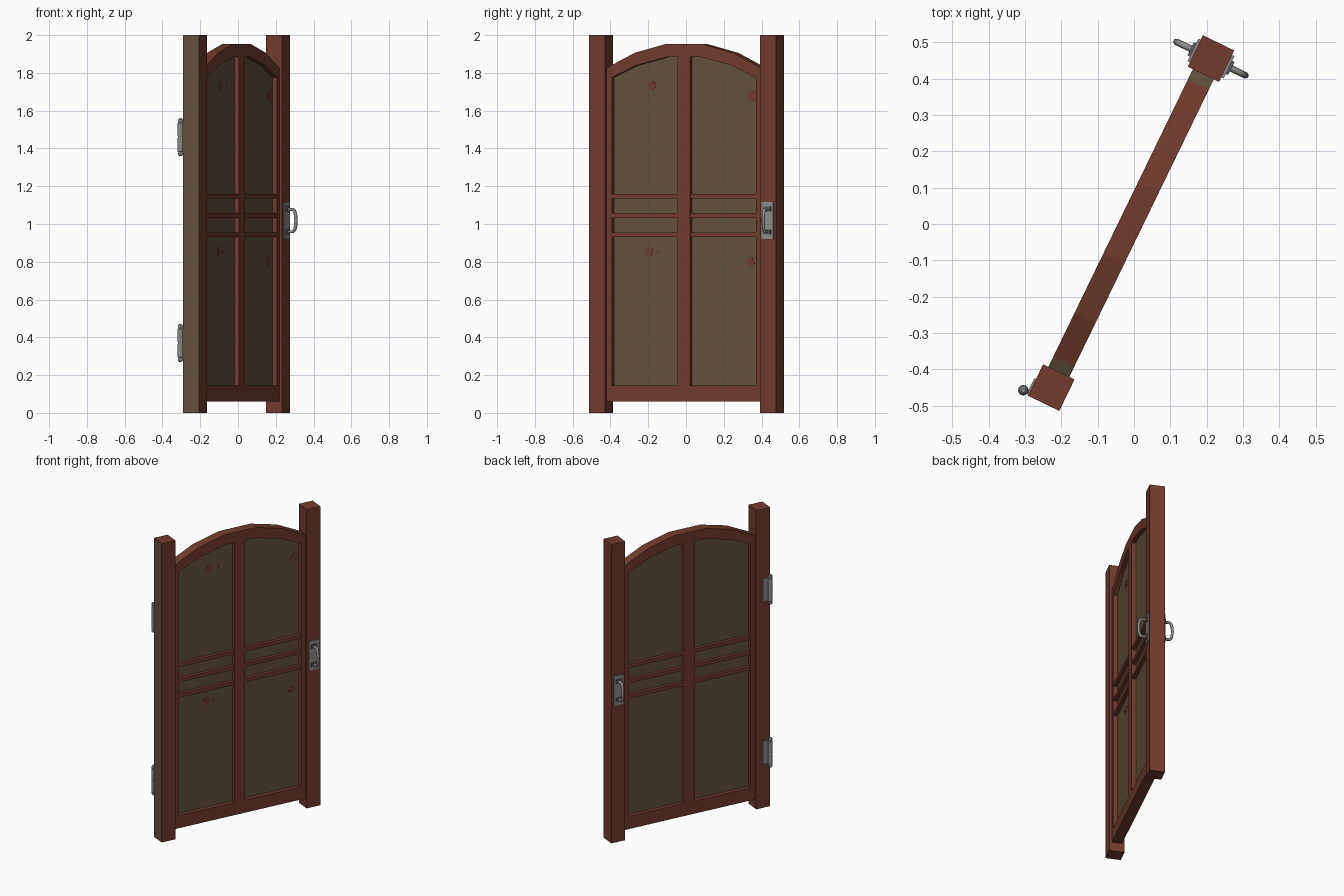
import bpy, bmesh, math, random
from mathutils import Matrix, Vector

if "Cube" in bpy.data.objects:
    bpy.data.objects.remove(bpy.data.objects["Cube"])

random.seed(4)
# door frame of reference: u along door, v through it, z up
DOOR = Matrix.Translation((-0.008, 0.0025, 0)) @ Matrix.Rotation(math.radians(64.1), 4, 'Z')


def mat(name, rgb):
    m = bpy.data.materials.new(name)
    m.diffuse_color = (*rgb, 1)
    m.use_nodes = True
    m.node_tree.nodes["Principled BSDF"].inputs["Base Color"].default_value = m.diffuse_color
    return m


RED = mat("red_brown_paint", (0.17, 0.044, 0.026))
TAN = mat("bare_wood", (0.125, 0.083, 0.045))
GREY = mat("steel", (0.27, 0.27, 0.27))
DARK = mat("dark_steel", (0.11, 0.11, 0.115))


def finish(bm, name, mats, rule=None):
    bmesh.ops.recalc_face_normals(bm, faces=bm.faces)
    if rule:
        for f in bm.faces:
            f.material_index = int(rule(f.normal, f.calc_center_median()))
    bm.transform(DOOR)
    me = bpy.data.meshes.new(name)
    bm.to_mesh(me)
    bm.free()
    for m in mats:
        me.materials.append(m)
    ob = bpy.data.objects.new(name, me)
    bpy.context.collection.objects.link(ob)
    return ob


def box(name, u, v, z, mats, rule=None):
    bm = bmesh.new()
    bmesh.ops.create_cube(bm, size=1)
    for p in bm.verts:
        p.co = Vector([a + (b - a) * (c + 0.5) for (a, b), c in zip((u, v, z), p.co)])
    return finish(bm, name, mats, rule)


def slab(name, outline, v0, v1, mats):
    """Extrude a (u, z) outline through the door thickness."""
    bm = bmesh.new()
    f = bm.faces.new([bm.verts.new((u, v0, z)) for u, z in outline])
    ext = bmesh.ops.extrude_face_region(bm, geom=[f])
    for g in ext["geom"]:
        if isinstance(g, bmesh.types.BMVert):
            g.co.y = v1
    return finish(bm, name, mats)


def lathe(name, u, v, profile, mats, seg=12):
    """Turn a (radius, z) profile about a vertical axis."""
    bm = bmesh.new()
    rings = [[bm.verts.new((u + r * math.cos(i * math.tau / seg),
                            v + r * math.sin(i * math.tau / seg), z)) for i in range(seg)]
             for r, z in profile]
    for a, b in zip(rings, rings[1:]):
        for i in range(seg):
            j = (i + 1) % seg
            bm.faces.new((a[i], a[j], b[j], b[i]))
    bm.faces.new(rings[0])
    bm.faces.new(rings[-1])
    return finish(bm, name, mats)


# posts; the hinge-side edge is bare wood
P, H, T = 0.503, 0.048, 0.032
box("hinge_post", (-P - H, -P + H), (-H, H), (0, 2), [RED, TAN], lambda n, c: n.x < -0.9)
box("latch_post", (P - H, P + H), (-H, H), (0, 2), [RED])

# frame: stiles, bottom rail, centre stile
for s, side in ((-1, "hinge"), (1, "latch")):
    box(side + "_stile", sorted((s * 0.424, s * 0.456)), (-T, T), (0.06, 1.775), [RED])
box("bottom_rail", (-0.424, 0.424), (-T, T), (0.06, 0.145), [RED])
box("centre_stile", (-0.036, 0.036), (-T, T), (0.145, 1.885), [RED])

# arched top rail, bare wood where it meets the posts
outer = [(0.456, 1.825), (0.424, 1.841), (0.29, 1.906), (0.11, 1.952)]
inner = [(0.456, 1.775), (0.424, 1.775), (0.28, 1.84), (0.10, 1.884)]
top = [(-u, z) for u, z in outer] + outer[::-1]
low = [(-u, z) for u, z in inner] + inner[::-1]
bm = bmesh.new()
rows = [[bm.verts.new(p) for p in ((a, -T, b), (a, T, b), (c, T, d), (c, -T, d))]
        for (a, b), (c, d) in zip(top, low)]
for r, q in zip(rows, rows[1:]):
    for i in range(4):
        j = (i + 1) % 4
        bm.faces.new((r[i], r[j], q[j], q[i]))
bm.faces.new(rows[0])
bm.faces.new(rows[-1])
finish(bm, "arched_rail", [RED, TAN], lambda n, c: abs(c.x) > 0.43 and n.z > 0.3)

# thin wood panel behind the frame
arch = [(u, z + 0.01) for u, z in low[1:-1]]
slab("panel", [(0.43, 0.14), (-0.43, 0.14)] + arch, -0.005, 0.005, [TAN])

# cross bars
for i, (a, b) in enumerate(((0.93, 0.955), (1.033, 1.057), (1.135, 1.16))):
    for s in (-1, 1):
        box(f"cross_bar_{i}", sorted((s * 0.03, s * 0.43)), (-0.027, 0.027), (a, b), [RED])

# paint flecks on one side of the panel
for u, z, r in ((-0.2, 1.735, 0.026), (0.394, 1.68, 0.03), (-0.217, 0.853, 0.027),
                (0.38, 0.80, 0.025), (-0.128, 1.735, 0.008), (-0.168, 0.85, 0.007)):
    pts = []
    for i in range(10):
        k = r * random.uniform(0.75, 1.1)
        t = i * math.tau / 10
        pts.append((u + k * math.cos(t), z + k * math.sin(t)))
    slab("paint_fleck", pts, -0.007, -0.004, [RED])

# hinges: capped barrels with a seam
for zc in (0.37, 1.46):
    half = [(0.013, 0.003), (0.0145, 0.006), (0.0145, 0.075), (0.011, 0.079),
            (0.013, 0.085), (0.012, 0.094), (0.006, 0.10)]
    prof = [(r, zc - z) for r, z in half[::-1]] + [(r, zc + z) for r, z in half]
    lathe("hinge_barrel", -0.543, 0.066, prof, [GREY])
    box("hinge_leaf", (-0.548, -0.50), (0.047, 0.053), (zc - 0.075, zc + 0.075), [GREY])

# handles on both faces of the latch post
for s in (-1, 1):
    def slice_v(a, b):
        return sorted((s * a, s * b))
    box("handle_plate", (P - 0.034, P + 0.034), slice_v(0.047, 0.055), (0.92, 1.117), [GREY])
    for zc in (0.957, 1.079):
        box("handle_foot", (P - 0.02, P + 0.02), slice_v(0.055, 0.062), (zc - 0.013, zc + 0.013), [DARK])
    cu = bpy.data.curves.new("handle_grip", 'CURVE')
    cu.dimensions = '3D'
    cu.bevel_depth = 0.009
    cu.bevel_resolution = 1
    cu.use_fill_caps = True
    path = [(0.055, 1.077), (0.088, 1.077), (0.098, 1.068), (0.104, 1.045), (0.106, 1.018),
            (0.104, 0.991), (0.098, 0.968), (0.088, 0.959), (0.055, 0.959)]
    sp = cu.splines.new('POLY')
    sp.points.add(len(path) - 1)
    for p, (v, z) in zip(sp.points, path):
        p.co = (P, s * v, z, 1)
    cu.materials.append(GREY)
    ob = bpy.data.objects.new("handle_grip", cu)
    ob.matrix_world = DOOR
    bpy.context.collection.objects.link(ob)
    bpy.ops.object.select_all(action='DESELECT')
    ob.select_set(True)
    bpy.context.view_layer.objects.active = ob
    bpy.ops.object.convert(target='MESH')
